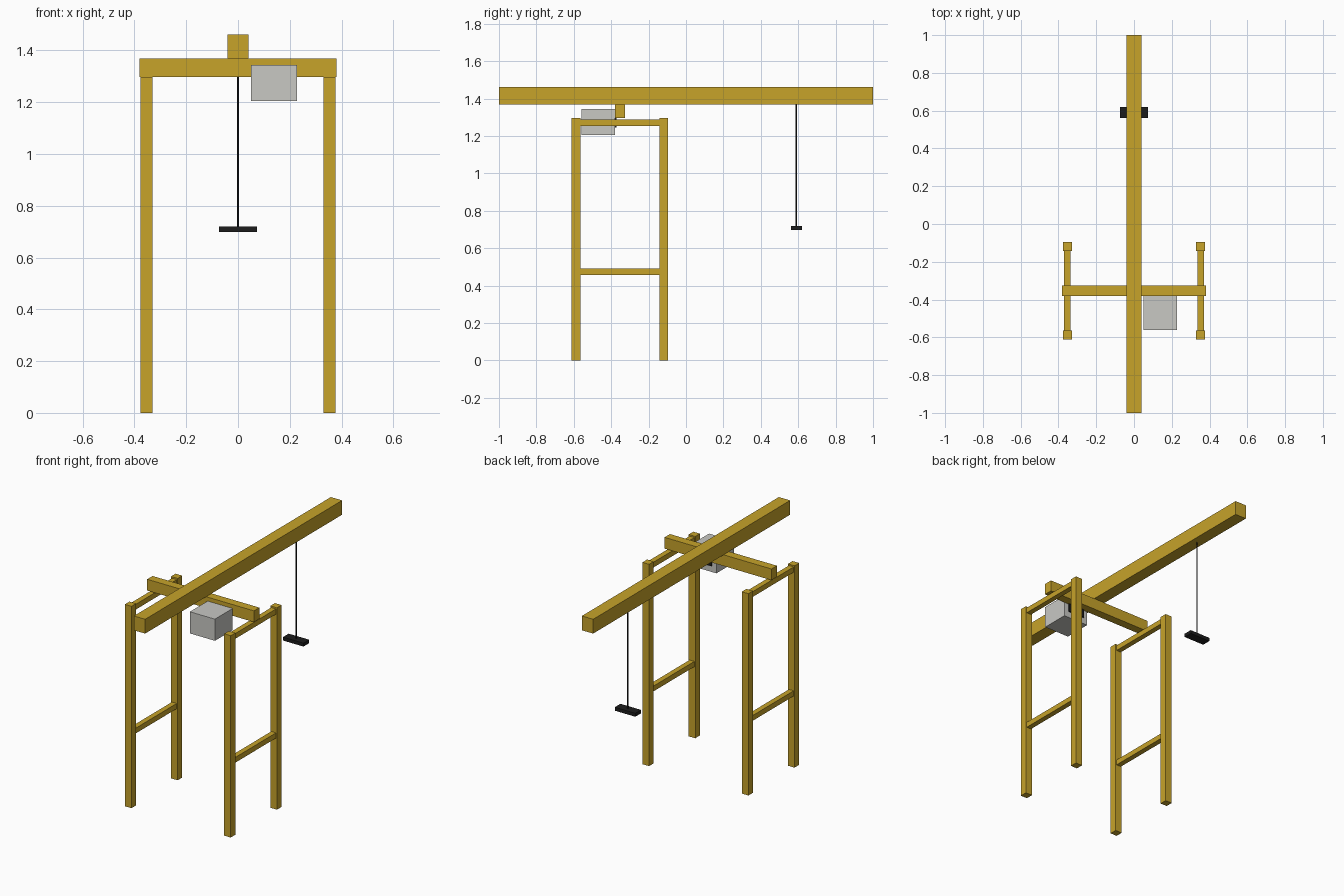
import bpy

if "Cube" in bpy.data.objects:
    bpy.data.objects.remove(bpy.data.objects["Cube"])

def material(name, rgb):
    m = bpy.data.materials.new(name)
    m.diffuse_color = (*rgb, 1)
    m.use_nodes = True
    m.node_tree.nodes["Principled BSDF"].inputs["Base Color"].default_value = m.diffuse_color
    return m

GOLD = material("golden_wood", (0.571, 0.366, 0.023))
GREY = material("light_grey", (0.578, 0.578, 0.552))
BLACK = material("black", (0.012, 0.012, 0.012))

def box(name, x, y, z, mat):
    """Box from (min, max) ranges on each axis."""
    bpy.ops.mesh.primitive_cube_add(size=1, location=[(a + b) / 2 for a, b in (x, y, z)])
    o = bpy.context.object
    o.name = name
    o.scale = [b - a for a, b in (x, y, z)]
    bpy.ops.object.transform_apply(location=False, rotation=False, scale=True)
    o.data.materials.append(mat)
    return o

# Two side frames: a pair of legs joined by two rails
LEG, RAIL = 0.0235, 0.017
FRONT, BACK = -0.588, -0.119
for side, cx in (("left", -0.353), ("right", 0.353)):
    for end, cy in (("front", FRONT), ("back", BACK)):
        box(f"{side}_{end}_leg", (cx - LEG, cx + LEG), (cy - LEG, cy + LEG), (0, 1.297), GOLD)
    for level, cz in (("lower", 0.475), ("upper", 1.271)):
        box(f"{side}_{level}_rail", (cx - RAIL, cx + RAIL),
            (FRONT + LEG, BACK - LEG), (cz - RAIL, cz + RAIL), GOLD)

# Cross beam resting on the legs, and the long swinging beam on top
box("cross_beam", (-0.38, 0.38), (-0.38, -0.325), (1.297, 1.369), GOLD)
box("long_beam", (-0.04, 0.04), (-1, 1), (1.369, 1.461), GOLD)

# Grey control box with a black plate on its back
box("control_box", (0.05, 0.228), (-0.56, -0.38), (1.205, 1.344), GREY)
box("box_plate", (0.08, 0.198), (-0.38, -0.372), (1.245, 1.305), BLACK)

# Hanging cable and handle
bpy.ops.mesh.primitive_cylinder_add(vertices=8, radius=0.004, depth=0.66, location=(0, 0.59, 1.045))
cable = bpy.context.object
cable.name = "cable"
cable.data.materials.append(BLACK)
box("handle", (-0.073, 0.073), (0.561, 0.619), (0.698, 0.72), BLACK)
